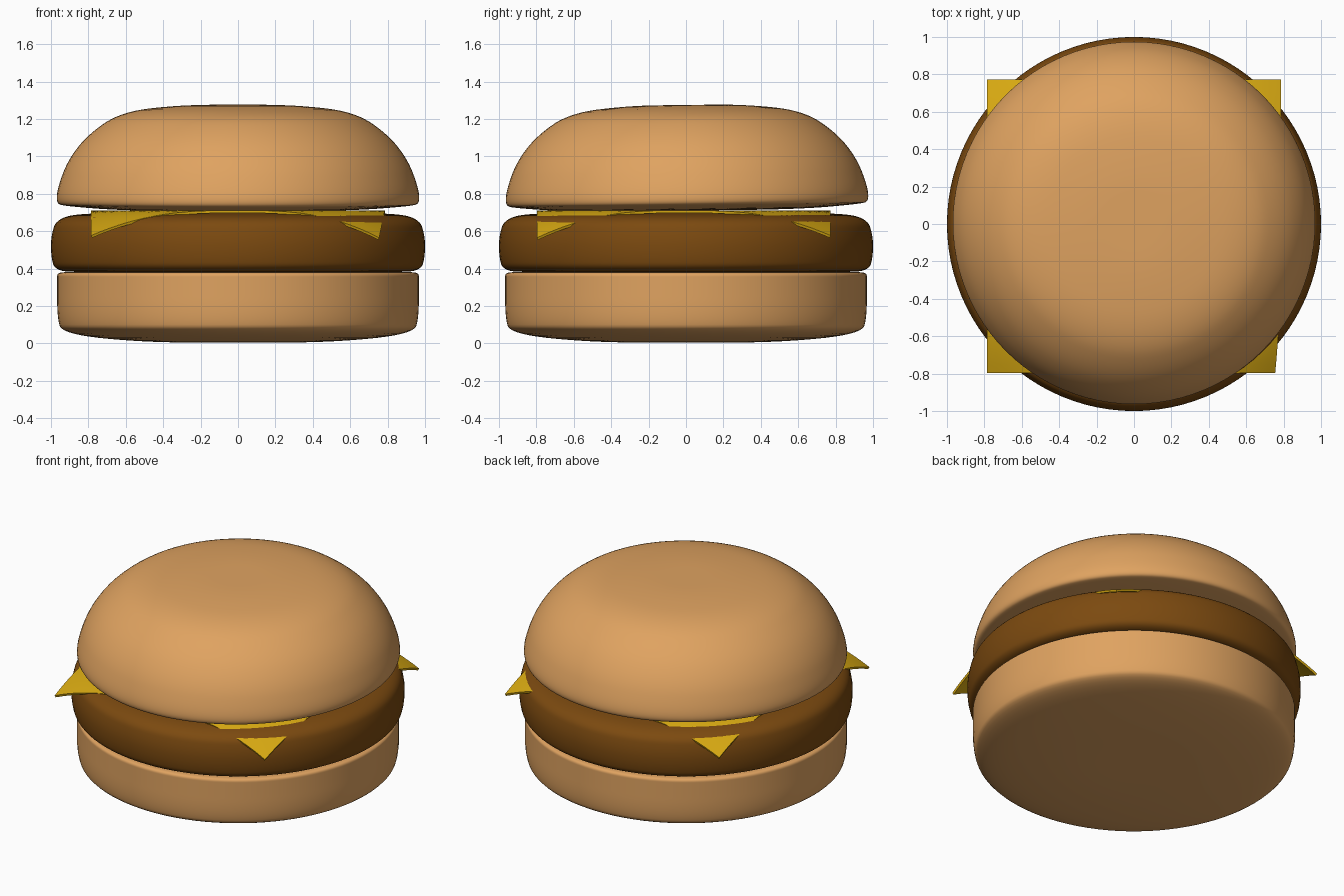
import bpy, bmesh, math
from mathutils import Vector

old = bpy.data.objects.get("Cube")
if old:
    bpy.data.objects.remove(old)


def material(name, rgb):
    m = bpy.data.materials.new(name)
    m.use_nodes = True
    m.diffuse_color = (*rgb, 1)
    m.node_tree.nodes["Principled BSDF"].inputs["Base Color"].default_value = (*rgb, 1)
    return m


def make_object(name, bm, mat):
    me = bpy.data.meshes.new(name)
    bm.to_mesh(me)
    bm.free()
    me.materials.append(mat)
    for p in me.polygons:
        p.use_smooth = True
    ob = bpy.data.objects.new(name, me)
    bpy.context.scene.collection.objects.link(ob)
    return ob


def soften(points, rounds=3):
    # Corner cutting: turns a control polygon into a smooth profile
    pts = [Vector((r, 0, z)) for r, z in points]
    for _ in range(rounds):
        cut = [pts[0]]
        for a, b in zip(pts, pts[1:]):
            cut += [a.lerp(b, 0.25), a.lerp(b, 0.75)]
        pts = cut + [pts[-1]]
    return pts


def lathe(name, points, mat, steps=96):
    bm = bmesh.new()
    verts = [bm.verts.new(p) for p in soften(points)]
    edges = [bm.edges.new(pair) for pair in zip(verts, verts[1:])]
    bmesh.ops.spin(bm, geom=verts + edges, cent=(0, 0, 0), axis=(0, 0, 1),
                   angle=math.tau, steps=steps)
    bmesh.ops.remove_doubles(bm, verts=bm.verts, dist=0.0005)
    bmesh.ops.recalc_face_normals(bm, faces=bm.faces)
    return make_object(name, bm, mat)


bun = material("toasted bun", (0.74, 0.365, 0.118))
meat = material("grilled brown", (0.2, 0.068, 0.005))
yellow = material("cheese yellow", (0.69, 0.4, 0.006))

# Bottom bun, patty and domed top bun
lathe("bottom_bun", [(0, .005), (.5, .005), (.94, .05), (.967, .14), (.967, .34),
                     (.967, .375), (.93, .382), (.8, .382), (0, .382)], bun)
lathe("patty", [(0, .38), (.85, .38), (.98, .39), (1, .47), (1, .57),
                (.97, .67), (.8, .7), (0, .7)], meat)
top = lathe("top_bun", [(0, .71), (.6, .71), (.93, .735), (.972, .75), (.965, .83),
                        (.91, .98), (.8, 1.12), (.62, 1.24), (.3, 1.275), (0, 1.275)], bun)
top.rotation_euler.x = math.radians(0.7)
top.location.y = 0.015

# Cheese slice: square sheet with drooping corners
bm = bmesh.new()
bmesh.ops.create_grid(bm, x_segments=32, y_segments=32, size=0.785)
for v in bm.verts:
    r = v.co.xy.length
    droop = max(0, (r - 0.78) / 0.33) ** 1.5
    v.co.z = 0.712 - 0.135 * droop
    v.co.y -= 0.012
    if v.co.x > 0 and v.co.y < 0:
        v.co.x -= 0.03 * droop
        v.co.z -= 0.012 * droop
cheese = make_object("cheese_slice", bm, yellow)
solid = cheese.modifiers.new("thickness", "SOLIDIFY")
solid.thickness = 0.014
solid.offset = -1

# Keep the thin slice's cut edges crisp
bpy.ops.object.select_all(action="DESELECT")
cheese.select_set(True)
bpy.context.view_layer.objects.active = cheese
bpy.ops.object.modifier_apply(modifier="thickness")
bpy.ops.object.shade_smooth_by_angle(angle=math.radians(40))
